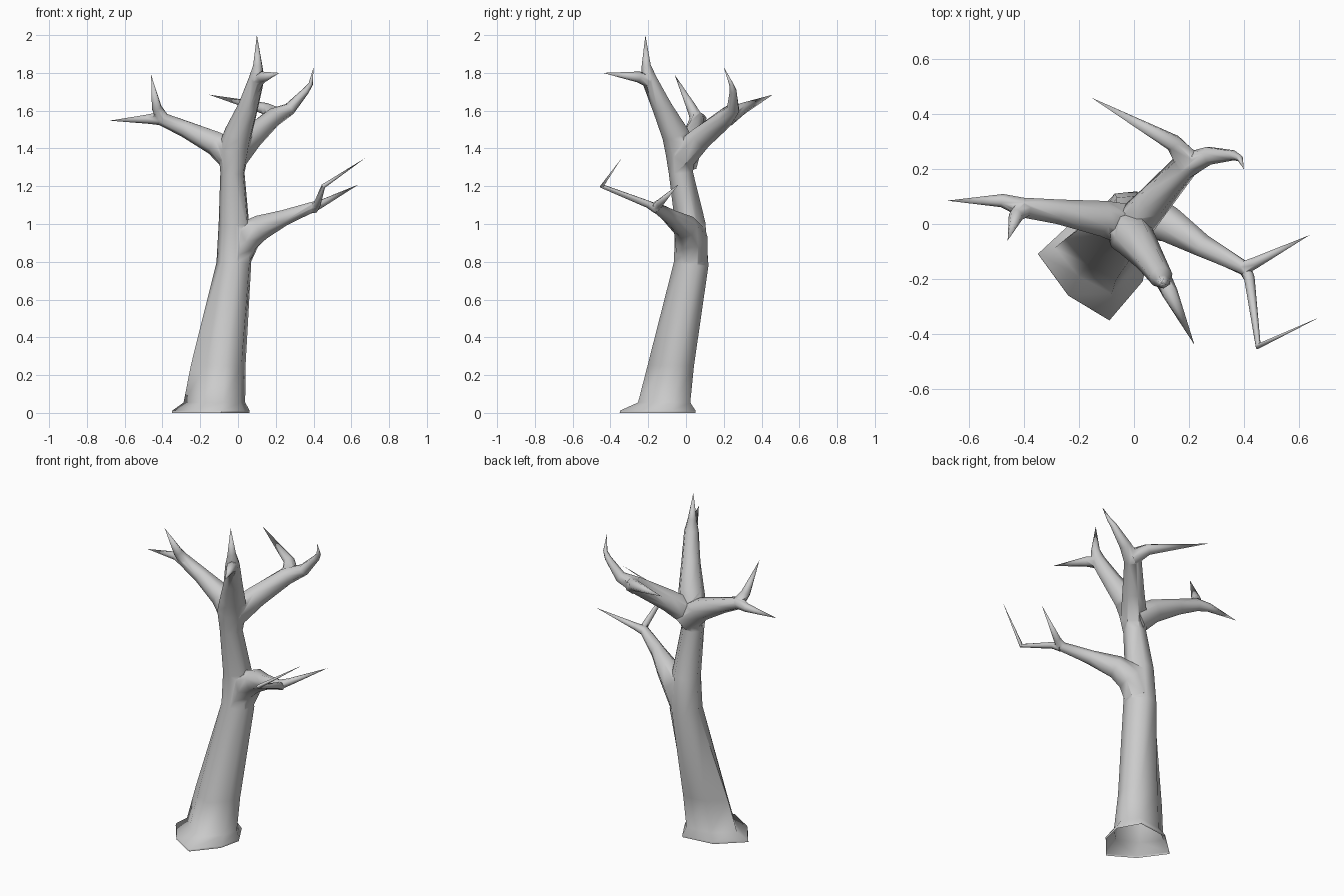
import bpy, bmesh, math
from mathutils import Vector

if "Cube" in bpy.data.objects:
    bpy.data.objects.remove(bpy.data.objects["Cube"])

SIDES = 7
Z = Vector((0, 0, 1))
ROUND = [(math.cos(math.radians(173) + 2 * math.pi * k / SIDES),
          math.sin(math.radians(173) + 2 * math.pi * k / SIDES)) for k in range(SIDES)]
# Irregular outline of the stump
STUMP = [(-1, .2), (-.46, -.54), (.27, -.98), (.85, -.3), (1, .35), (.65, .97), (-.3, .85)]


def limb(name, path):
    """Closed tapering tube through (x, y, z, radius[, y squash of stump ring]); radius 0 is a point."""
    pts = [Vector(p[:3]) for p in path]
    bm = bmesh.new()
    rings = []
    for i, p in enumerate(pts):
        r = path[i][3]
        if r == 0:
            rings.append([bm.verts.new(p)])
            continue
        if len(path[i]) > 4:           # level stump ring
            rings.append([bm.verts.new(p + Vector((r * x, r * y * path[i][4], 0))) for x, y in STUMP])
            continue
        t = Vector()
        if i > 0:
            t += (p - pts[i - 1]).normalized()
        if i < len(pts) - 1:
            t += (pts[i + 1] - p).normalized()
        q = Z.rotation_difference(t.normalized())
        rings.append([bm.verts.new(p + q @ Vector((r * x, r * y, 0))) for x, y in ROUND])
    for a, b in zip(rings, rings[1:]):
        for k in range(SIDES):
            n = (k + 1) % SIDES
            if len(b) == 1:
                bm.faces.new((a[k], a[n], b[0]))
            else:
                bm.faces.new((a[k], a[n], b[n], b[k]))
    bm.faces.new(rings[0][::-1])
    bmesh.ops.recalc_face_normals(bm, faces=bm.faces)
    me = bpy.data.meshes.new(name)
    bm.to_mesh(me)
    bm.free()
    ob = bpy.data.objects.new(name, me)
    bpy.context.collection.objects.link(ob)
    return ob


# Trunk with flared root, running on into the topmost branch
tree = limb("tree", [
    (-0.145, -0.15, 0.0, 0.205, 1), (-0.143, -0.148, 0.012, 0.205, 1), (-0.125, -0.115, 0.055, 0.163, .87),
    (-0.105, -0.08, 0.25, 0.145, .87), (-0.02, 0.03, 0.79, 0.095), (-0.02, 0.025, 1.0, 0.083),
    (-0.028, -0.025, 1.27, 0.066), (-0.022, -0.025, 1.39, 0.085), (0.003, -0.055, 1.48, 0.075),
    (0.055, -0.125, 1.62, 0.055), (0.1, -0.195, 1.77, 0.042), (0.105, -0.21, 1.84, 0.025),
    (0.1, -0.215, 2.0, 0)])

branches = [
    # Top branch side twig
    limb("top_twig", [(0.098, -0.185, 1.752, 0.034), (0.13, -0.25, 1.778, 0.03), (0.22, -0.44, 1.8, 0)]),
    # Left branch and its upright twig
    limb("left_branch", [
        (-0.01, -0.01, 1.34, 0.083), (-0.12, 0.02, 1.43, 0.067), (-0.28, 0.045, 1.505, 0.046),
        (-0.41, 0.06, 1.56, 0.037), (-0.48, 0.085, 1.556, 0.025), (-0.68, 0.085, 1.547, 0)]),
    limb("left_twig", [(-0.395, 0.06, 1.55, 0.036), (-0.43, 0.03, 1.615, 0.027), (-0.46, -0.06, 1.79, 0)]),
    # Back right branch and its backward twig
    limb("back_branch", [
        (-0.02, -0.02, 1.36, 0.078), (0.07, 0.08, 1.46, 0.064), (0.185, 0.21, 1.565, 0.051),
        (0.275, 0.25, 1.61, 0.034), (0.36, 0.25, 1.705, 0.019), (0.385, 0.24, 1.74, 0.012),
        (0.4, 0.2, 1.83, 0)]),
    limb("back_twig", [(0.2, 0.225, 1.57, 0.05), (0.145, 0.295, 1.61, 0.032), (-0.155, 0.46, 1.685, 0)]),
    # Low right branch and its forked twig
    limb("low_branch", [
        (-0.01, 0.035, 0.82, 0.085), (0.04, 0.03, 0.93, 0.09), (0.13, -0.005, 0.985, 0.068),
        (0.25, -0.08, 1.035, 0.043),
        (0.4, -0.16, 1.09, 0.029), (0.445, -0.14, 1.11, 0.021), (0.64, -0.04, 1.21, 0)]),
    limb("low_twig", [
        (0.4, -0.155, 1.08, 0.026), (0.42, -0.2, 1.105, 0.02), (0.452, -0.445, 1.2, 0.012),
        (0.675, -0.34, 1.35, 0)]),
]

# Merge all limbs into one skin
bpy.context.view_layer.objects.active = tree
tree.select_set(True)
for b in branches:
    mod = tree.modifiers.new("join", 'BOOLEAN')
    mod.operation = 'UNION'
    mod.solver = 'EXACT'
    mod.object = b
    bpy.ops.object.modifier_apply(modifier=mod.name)
    bpy.data.objects.remove(b)

# Open the underside
bm = bmesh.new()
bm.from_mesh(tree.data)
bmesh.ops.delete(bm, geom=[f for f in bm.faces if f.calc_center_median().z < 1e-4], context='FACES')
bm.to_mesh(tree.data)
bm.free()

bpy.ops.object.shade_smooth_by_angle(angle=math.radians(65))
